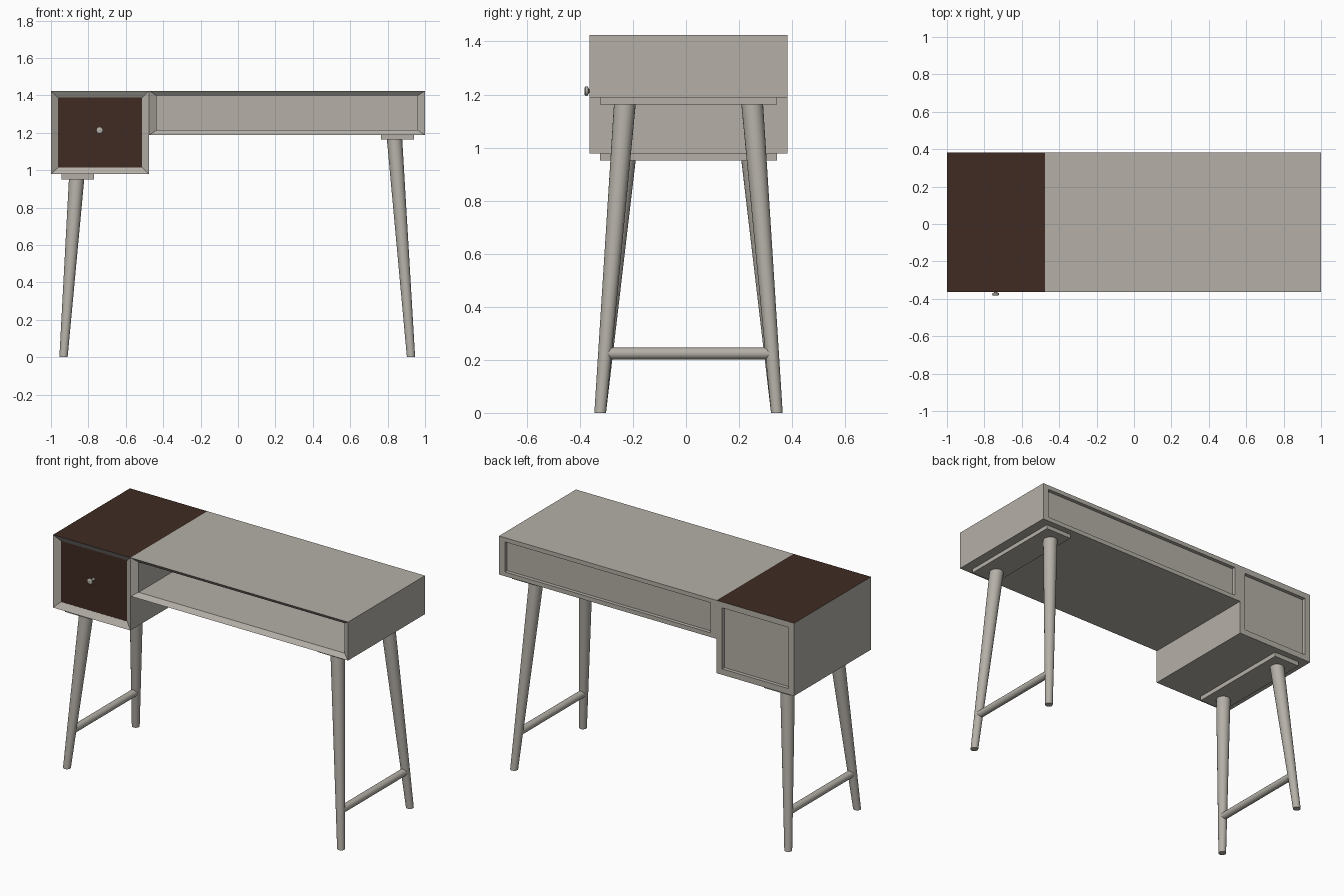
import bpy, bmesh, math
from mathutils import Vector

if "Cube" in bpy.data.objects:
    bpy.data.objects.remove(bpy.data.objects["Cube"])

YF, YB = -0.363, 0.382          # front and back of the cabinets
YC = (YF + YB) / 2
TOP = 1.424


def material(name, rgb):
    m = bpy.data.materials.new(name)
    m.diffuse_color = (*rgb, 1)
    m.use_nodes = True
    m.node_tree.nodes["Principled BSDF"].inputs["Base Color"].default_value = m.diffuse_color
    return m


GREY = material("warm grey", (0.46, 0.435, 0.39))
BROWN = material("dark brown", (0.05, 0.024, 0.016))


def loft(name, rings, smooth=False):
    """Closed solid through a list of rings with equal point counts."""
    bm = bmesh.new()
    loops = [[bm.verts.new(p) for p in ring] for ring in rings]
    n = len(loops[0])
    for a, b in zip(loops, loops[1:]):
        for i in range(n):
            j = (i + 1) % n
            bm.faces.new((a[i], a[j], b[j], b[i]))
    bm.faces.new(loops[0][::-1])
    bm.faces.new(loops[-1])
    bmesh.ops.recalc_face_normals(bm, faces=bm.faces)
    me = bpy.data.meshes.new(name)
    bm.to_mesh(me)
    bm.free()
    ob = bpy.data.objects.new(name, me)
    bpy.context.collection.objects.link(ob)
    me.materials.append(GREY)
    if smooth:
        bpy.ops.object.select_all(action='DESELECT')
        ob.select_set(True)
        bpy.context.view_layer.objects.active = ob
        bpy.ops.object.shade_smooth_by_angle(angle=math.radians(40))
    return ob


def rect(x0, x1, z0, z1, y, mx=0, mz=0):
    return [(x0 + mx, y, z0 + mz), (x1 - mx, y, z0 + mz),
            (x1 - mx, y, z1 - mz), (x0 + mx, y, z1 - mz)]


def circle(c, r, u, v, n=24):
    c, u, v = Vector(c), Vector(u), Vector(v)
    return [c + r * (math.cos(t) * u + math.sin(t) * v)
            for t in (2 * math.pi * i / n for i in range(n))]


def cabinet(name, x0, x1, z0, z1, mx, mz, floor_y):
    """Box with chamfered front rim, front pocket and recessed back panel."""
    b = (x0, x1, z0, z1)
    return loft(name, [rect(*b, floor_y, mx, mz), rect(*b, YF + 0.023, mx, mz),
                       rect(*b, YF), rect(*b, YB),
                       rect(*b, YB, mx, mz), rect(*b, YB - 0.022, mx, mz)])


# open shelf cabinet
cabinet("open_shelf", -0.475, 1.0, 1.188, TOP, 0.04, 0.026, YB - 0.04)

# drawer cabinet, with brown top and brown drawer front
drawer = cabinet("drawer_cabinet", -1.0, -0.475, 0.978, TOP, 0.038, 0.036, YF + 0.024)
drawer.data.materials.append(BROWN)
for p in drawer.data.polygons:
    on_top = p.normal.z > 0.99 and p.center.z > TOP - 0.01
    drawer_front = p.normal.y < -0.99
    p.material_index = int(on_top or drawer_front)

# knob
X, Y, Z = Vector((1, 0, 0)), Vector((0, 1, 0)), Vector((0, 0, 1))
knob = [(0.03, 0.008), (-0.003, 0.008), (-0.007, 0.017), (-0.016, 0.018), (-0.019, 0.014)]
loft("drawer_knob", [circle((-0.74, YF + y, 1.213), r, X, Z, 16) for y, r in knob], True)

# leg sets: plate, two splayed legs, stretcher
for side, px0, px1, zt, xt, xb in (("left", -0.945, -0.77, 0.951, -0.863, -0.933),
                                   ("right", 0.765, 0.94, 1.163, 0.837, 0.925)):
    z1 = zt + 0.027
    loft(side + "_mounting_plate", [rect(px0, px1, zt, z1, YC - 0.333),
                                    rect(px0, px1, zt, z1, YC + 0.333)])
    for end, s in (("front", -1), ("back", 1)):
        loft(f"{side}_{end}_leg", [circle((xb, YC + s * 0.333, 0), 0.022, X, Y),
                                   circle((xt, YC + s * 0.24, zt + 0.002), 0.041, X, Y)], True)
    t = 0.224 / zt
    xs, half = xb + (xt - xb) * t, 0.333 - 0.093 * t
    loft(side + "_stretcher", [circle((xs, YC + s * half, 0.224), 0.022, X, Z, 20)
                               for s in (-1, 1)], True)
